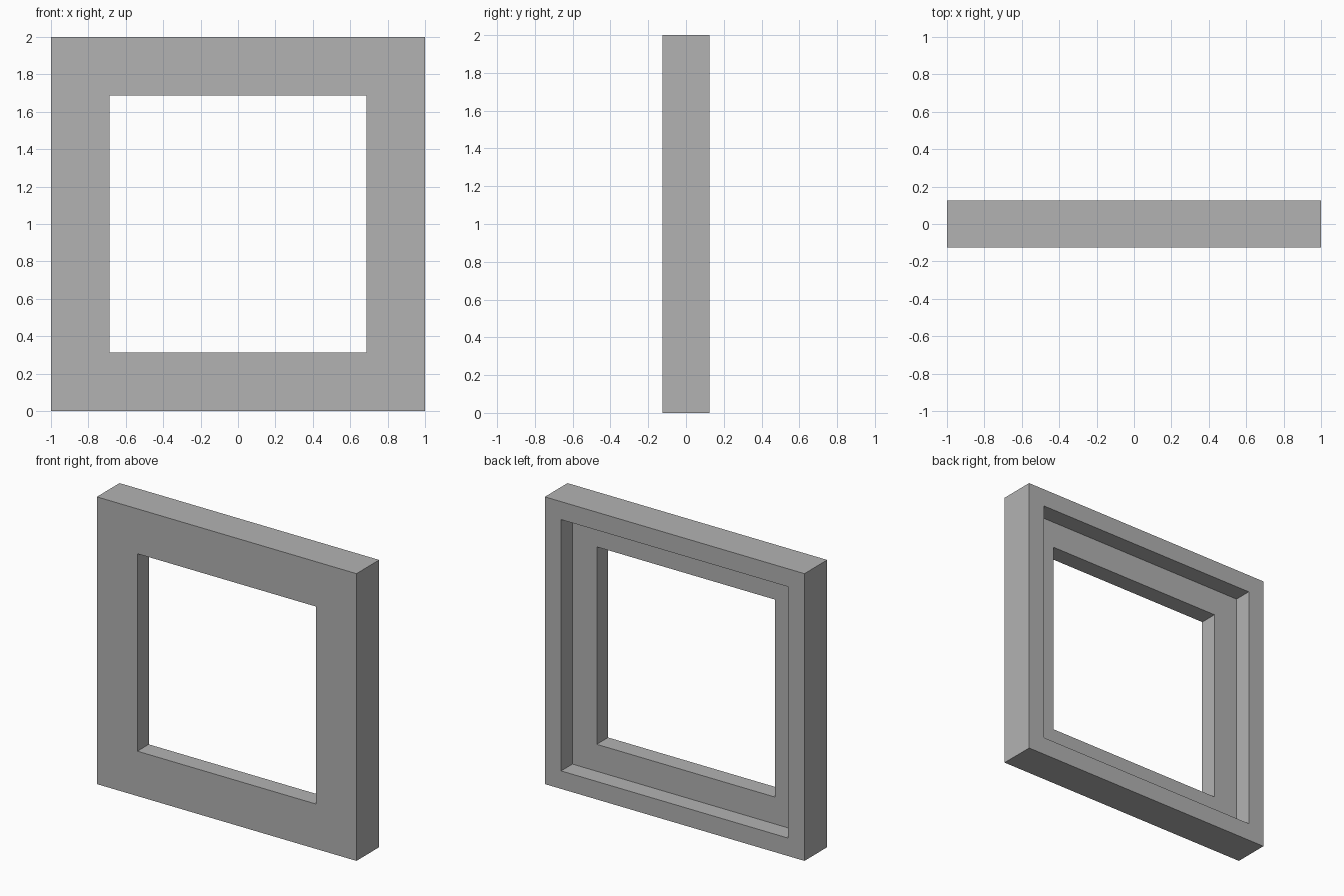
import bpy
import bmesh

cube = bpy.data.objects.get("Cube")
if cube:
    bpy.data.objects.remove(cube, do_unlink=True)

# Overall sizes as half-widths from the frame centre
OUTER, REBATE, OPENING = 1.0, 0.875, 0.6875
FRONT, SHELF, BACK = -0.125, 0.0, 0.125

# Plain grey
grey = bpy.data.materials.new("plain_grey")
grey.use_nodes = True
colour = (0.448, 0.448, 0.448, 1)
grey.diffuse_color = colour
grey.node_tree.nodes["Principled BSDF"].inputs["Base Color"].default_value = colour

# Moulding cross-section: (half-width, depth), stepped at the back
profile = [(OUTER, FRONT), (OUTER, BACK), (REBATE, BACK),
           (REBATE, SHELF), (OPENING, SHELF), (OPENING, FRONT)]
corners = [(-1, -1), (1, -1), (1, 1), (-1, 1)]

# Square frame: one mitred ring per profile point, bridged into a closed loop
bm = bmesh.new()
rings = [[bm.verts.new((sx * r, y, OUTER + sz * r)) for sx, sz in corners]
         for r, y in profile]
for i, ring in enumerate(rings):
    following = rings[(i + 1) % len(rings)]
    for j in range(4):
        k = (j + 1) % 4
        bm.faces.new((ring[j], ring[k], following[k], following[j]))
bmesh.ops.recalc_face_normals(bm, faces=bm.faces)

mesh = bpy.data.meshes.new("square_frame")
bm.to_mesh(mesh)
bm.free()
mesh.materials.append(grey)
frame = bpy.data.objects.new("square_frame", mesh)
bpy.context.collection.objects.link(frame)
